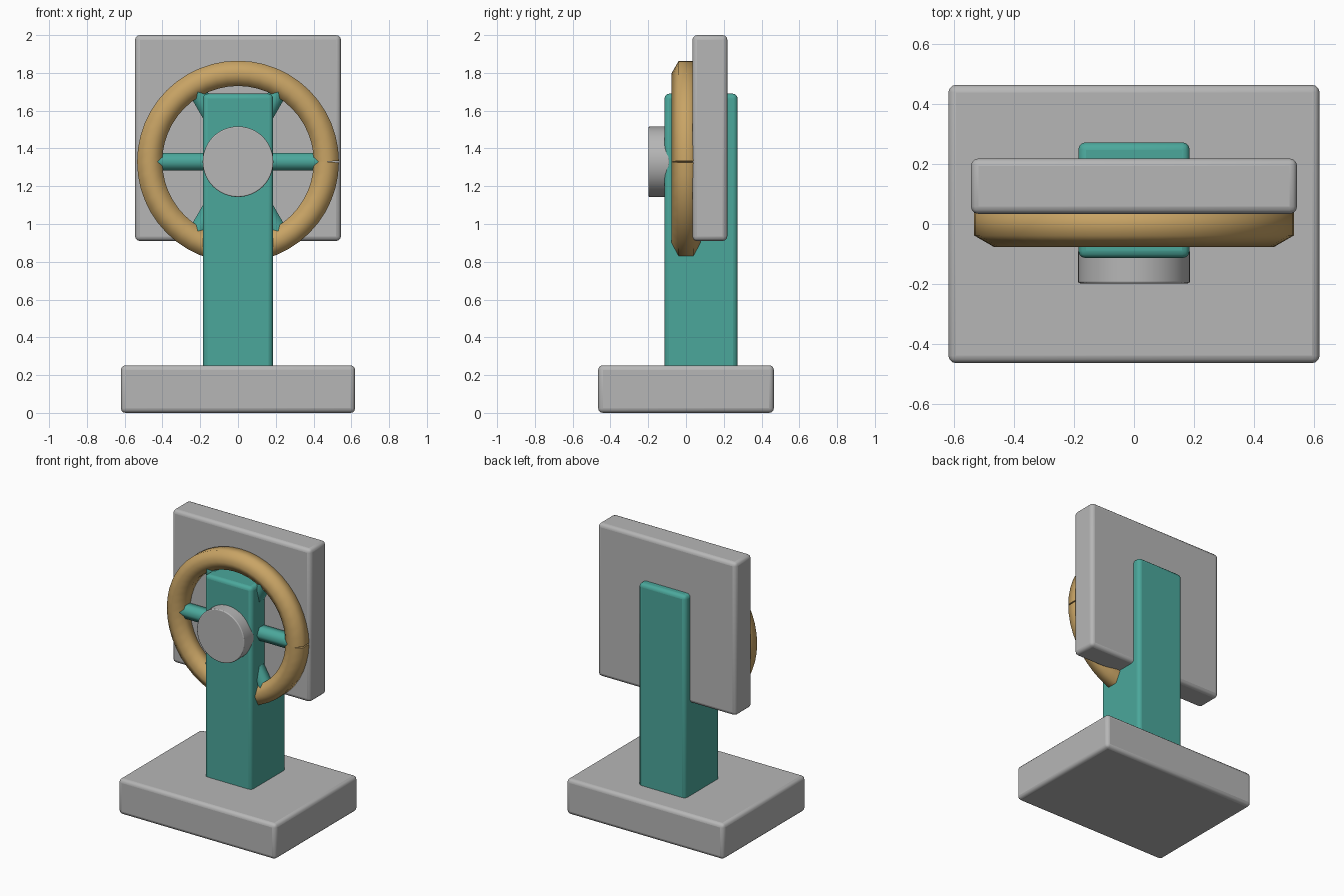
import bpy, bmesh, math
from mathutils import Vector, Matrix

if "Cube" in bpy.data.objects:
    bpy.data.objects.remove(bpy.data.objects["Cube"])


def material(name, rgb):
    m = bpy.data.materials.new(name)
    m.diffuse_color = (*rgb, 1)
    m.use_nodes = True
    m.node_tree.nodes["Principled BSDF"].inputs["Base Color"].default_value = m.diffuse_color
    return m


GRAY = material("light_gray", (0.47, 0.47, 0.47))
TEAL = material("teal", (0.07, 0.39, 0.33))
TAN = material("tan", (0.58, 0.37, 0.13))
CENTRE_Z = 1.33


def finish(name, bm, mat, bevel=0, angle=40):
    bmesh.ops.recalc_face_normals(bm, faces=bm.faces)
    me = bpy.data.meshes.new(name)
    bm.to_mesh(me)
    bm.free()
    ob = bpy.data.objects.new(name, me)
    bpy.context.collection.objects.link(ob)
    me.materials.append(mat)
    if bevel:
        mod = ob.modifiers.new("Bevel", 'BEVEL')
        mod.width, mod.segments = bevel, 3
        mod.limit_method = 'ANGLE'
    bpy.ops.object.select_all(action='DESELECT')
    ob.select_set(True)
    bpy.context.view_layer.objects.active = ob
    bpy.ops.object.shade_smooth_by_angle(angle=math.radians(angle))
    return ob


def box(name, lo, hi, mat, bevel):
    lo, hi = Vector(lo), Vector(hi)
    bm = bmesh.new()
    bmesh.ops.create_cube(bm, size=1, matrix=Matrix.Translation((lo + hi) / 2)
                          @ Matrix.Diagonal((*(hi - lo), 1)))
    return finish(name, bm, mat, bevel)


# Stand and back panel
box("base", (-0.62, -0.465, 0), (0.62, 0.465, 0.252), GRAY, 0.025)
box("post", (-0.186, -0.114, 0.2), (0.186, 0.273, 1.69), TEAL, 0.025)
box("back_panel", (-0.545, 0.034, 0.91), (0.545, 0.219, 2.0), GRAY, 0.025)

# Hub disc on the front of the post
bm = bmesh.new()
bmesh.ops.create_cone(bm, cap_ends=True, segments=48, radius1=0.187, radius2=0.187,
                      depth=0.11, matrix=Matrix.Translation((0, -0.143, CENTRE_Z))
                      @ Matrix.Rotation(math.pi / 2, 4, 'X'))
finish("hub", bm, GRAY, 0.006)

# Wheel rim: six-sided tube swept round a circle, with a small open seam at +x
SEG, R, TUBE = 48, 0.4675, 0.077
bm = bmesh.new()
rings = []
for i in range(SEG + 1):
    a = 2 * math.pi * i / SEG
    tilt = math.pi / SEG * ((i == 0) - (i == SEG))
    ring = []
    for k in range(6):
        b = math.radians(30 + 60 * k)
        out, depth = TUBE * math.cos(b), TUBE * math.sin(b)
        ring.append(bm.verts.new((R * math.cos(a) + out * math.cos(a + tilt), depth,
                                  CENTRE_Z + R * math.sin(a) + out * math.sin(a + tilt))))
    rings.append(ring)
for r0, r1 in zip(rings, rings[1:]):
    for k in range(6):
        j = (k + 1) % 6
        bm.faces.new((r0[k], r0[j], r1[j], r1[k]))
bm.faces.new(rings[0])
bm.faces.new(rings[-1])
finish("wheel_rim", bm, TAN, angle=65)

# Six-sided spokes, one every sixty degrees
for n in range(6):
    bm = bmesh.new()
    bmesh.ops.create_cone(bm, cap_ends=True, segments=6, radius1=0.053, radius2=0.053,
                          depth=0.46, matrix=Matrix.Translation((0, 0, CENTRE_Z))
                          @ Matrix.Rotation(math.radians(60 * n + 90), 4, 'Y')
                          @ Matrix.Translation((0, 0, 0.23)))
    finish("spoke_%d" % (n + 1), bm, TEAL, angle=65)
